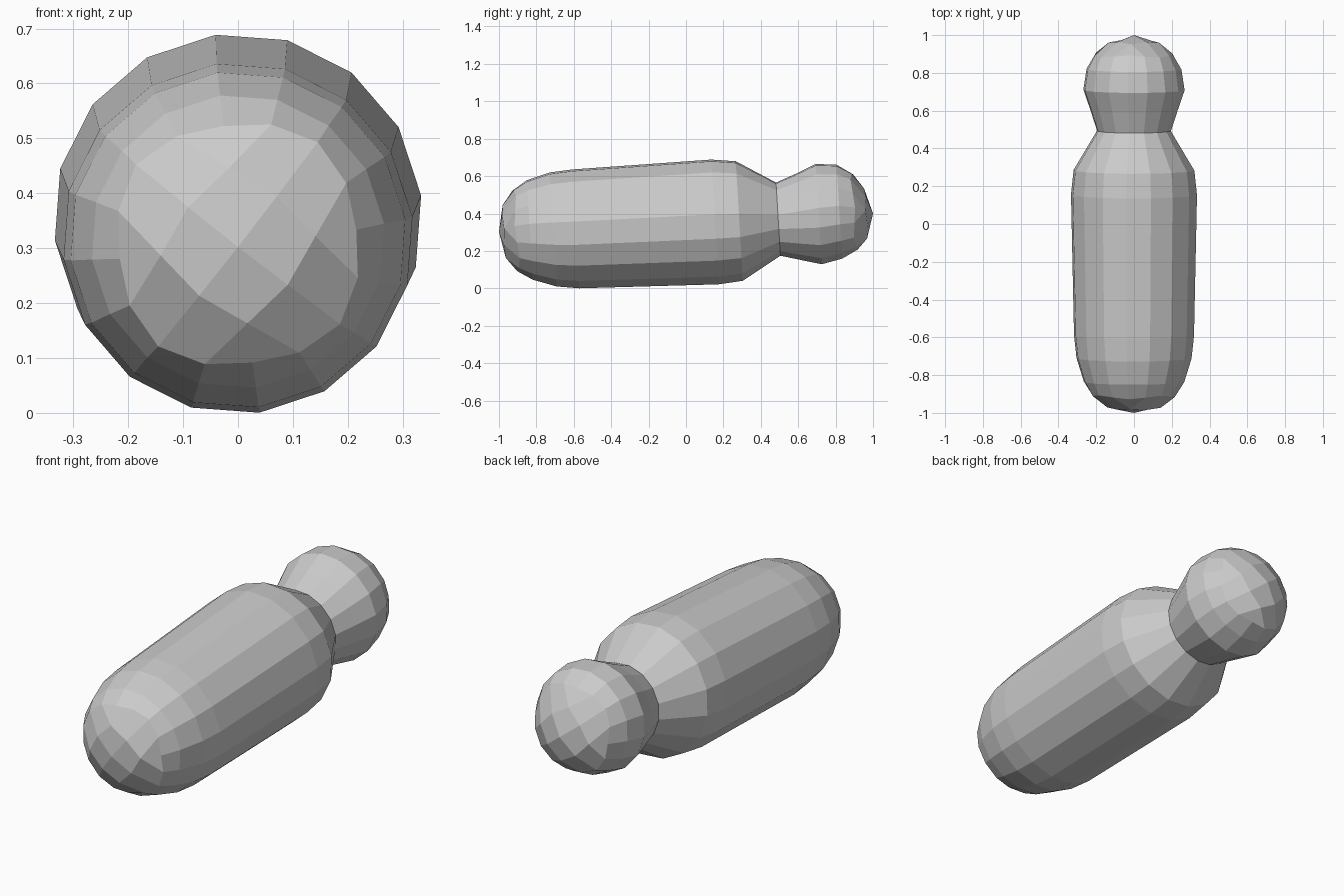
import bpy, bmesh
from math import cos, sin, radians, pi

if "Cube" in bpy.data.objects:
    bpy.data.objects.remove(bpy.data.objects["Cube"])

SIDES = 16
TILT = 0.06            # the long axis rises slightly toward the head
PHASE = radians(97)


def place(t, r, c, a):
    """Point at angle a on a slightly tilted ring: axial position, radius, centre height."""
    return (r * cos(a), t - TILT * r * sin(a), c + r * sin(a))


def walk(lo, hi):
    """Grid cells around a square, starting at a corner."""
    n = hi - lo
    return ([(lo + k, lo) for k in range(n)] + [(hi, lo + k) for k in range(n)] +
            [(hi - k, hi) for k in range(n)] + [(lo, hi - k) for k in range(n)])


def capped_tube(name, rings, rim_corner, rim_mid, inner_corner, inner_mid, pole):
    """Open tube of rings closed at one end by a 4 x 4 rounded grid."""
    bm = bmesh.new()
    loops = []
    for ring in rings:
        loops.append([bm.verts.new(place(*ring, PHASE + 2 * pi * k / SIDES))
                      for k in range(SIDES)])

    # rim of the cap: radius swells between the grid corners
    rim = []
    for k in range(SIDES):
        f = (1 - cos(2 * pi * k / 4)) / 2
        p = [a + (b - a) * f for a, b in zip(rim_corner, rim_mid)]
        rim.append(bm.verts.new(place(*p, PHASE + 2 * pi * k / SIDES)))
    loops.append(rim)

    for a, b in zip(loops, loops[1:]):
        for k in range(SIDES):
            n = (k + 1) % SIDES
            bm.faces.new((a[k], a[n], b[n], b[k]))

    # rounded grid inside the rim
    grid = dict(zip(walk(0, 4), rim))
    for k, cell in enumerate(walk(1, 3)):
        p = inner_mid if k % 2 else inner_corner
        grid[cell] = bm.verts.new(place(*p, PHASE + 2 * pi * k / 8))
    grid[(2, 2)] = bm.verts.new((0, pole[0], pole[1]))
    for i in range(4):
        for j in range(4):
            bm.faces.new((grid[i, j], grid[i + 1, j],
                          grid[i + 1, j + 1], grid[i, j + 1]))

    bmesh.ops.recalc_face_normals(bm, faces=bm.faces)
    mesh = bpy.data.meshes.new(name)
    bm.to_mesh(mesh)
    bm.free()
    obj = bpy.data.objects.new(name, mesh)
    bpy.context.collection.objects.link(obj)
    return obj


# long body with rounded tail, narrowing to the neck
capped_tube("body",
            [(0.493, 0.197, 0.37), (0.285, 0.322, 0.36), (0.155, 0.336, 0.355),
             (-0.59, 0.32, 0.318), (-0.71, 0.307, 0.315), (-0.835, 0.268, 0.312)],
            (-0.915, 0.217, 0.307), (-0.898, 0.236, 0.307),
            (-0.972, 0.142, 0.304), (-0.978, 0.115, 0.304), (-1.0, 0.302))

# round head, joined to the body at the neck
capped_tube("head",
            [(0.493, 0.197, 0.37), (0.60, 0.232, 0.382), (0.71, 0.27, 0.397),
             (0.82, 0.253, 0.41)],
            (0.905, 0.203, 0.408), (0.89, 0.222, 0.408),
            (0.96, 0.135, 0.40), (0.968, 0.11, 0.40), (1.0, 0.40))
